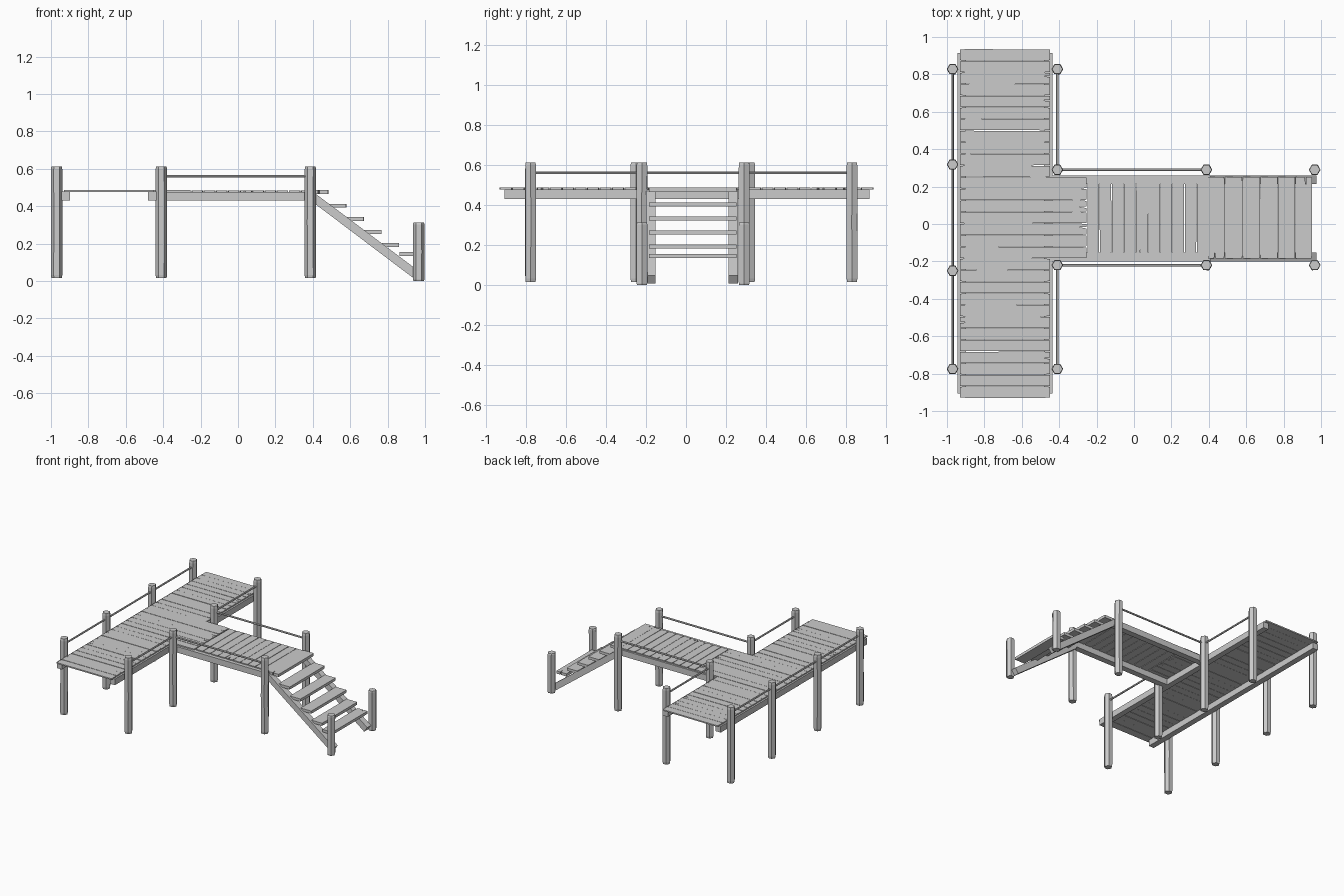
import bpy, bmesh, math, random
from mathutils import Vector

if "Cube" in bpy.data.objects:
    bpy.data.objects.remove(bpy.data.objects["Cube"])

random.seed(4)


def prism(name, base, offset):
    """Extrude a polygon (list of 3D points) along an offset vector."""
    bm = bmesh.new()
    face = bm.faces.new([bm.verts.new(p) for p in base])
    ext = bmesh.ops.extrude_face_region(bm, geom=[face])
    verts = [g for g in ext["geom"] if isinstance(g, bmesh.types.BMVert)]
    bmesh.ops.translate(bm, verts=verts, vec=offset)
    bmesh.ops.recalc_face_normals(bm, faces=bm.faces)
    return finish(name, bm)


def finish(name, bm):
    me = bpy.data.meshes.new(name)
    bm.to_mesh(me)
    bm.free()
    ob = bpy.data.objects.new(name, me)
    bpy.context.collection.objects.link(ob)
    return ob


def box(name, x0, x1, y0, y1, z0, z1):
    return prism(name, [(x0, y0, z0), (x1, y0, z0), (x1, y1, z0), (x0, y1, z0)],
                 (0, 0, z1 - z0))


def post(name, x, y, z0, z1, r=0.031):
    """Hexagonal post, with slightly uneven rings as in rough timber."""
    bm = bmesh.new()
    rings = []
    for i, t in enumerate((0, 0.03, 0.5, 0.97, 1)):
        rr = r * (0.9 if i in (0, 4) else 1)
        twist = random.uniform(-0.06, 0.06) if i == 2 else 0
        rings.append([bm.verts.new((x + rr * math.cos(k * math.pi / 3 + twist),
                                    y + rr * math.sin(k * math.pi / 3 + twist),
                                    z0 + (z1 - z0) * t)) for k in range(6)])
    for a, b in zip(rings, rings[1:]):
        for k in range(6):
            n = (k + 1) % 6
            bm.faces.new((a[k], a[n], b[n], b[k]))
    bm.faces.new(rings[0][::-1])
    bm.faces.new(rings[-1])
    return finish(name, bm)


def rail(name, a, b, r=0.007):
    """Thin six-sided bar between two points."""
    a, b = Vector(a), Vector(b)
    d = (b - a).normalized()
    side, up = d.cross(Vector((0, 0, 1))), Vector((0, 0, 1))
    ring = [a + r * (math.cos(k * math.pi / 3) * side + math.sin(k * math.pi / 3) * up)
            for k in range(6)]
    return prism(name, ring, b - a)


def plank(name, l0, l1, w0, w1, z0, z1, along_x=True, crack=None, gap=0.003):
    """Board with worn edges, narrowed ends and an optional split at one end."""
    j = lambda: random.uniform(0, gap)
    e = min(0.03, (l1 - l0) / 6)
    mid = (w0 + w1) / 2 + random.uniform(-0.01, 0.01)
    pts = [(l0, w0 + gap), (l0 + e, w0 + j() * 0.7), (l1 - e, w0 + j() * 0.7), (l1, w0 + gap)]
    if crack == 1:
        pts += [(l1, mid - 0.004), (l1 - 0.04, mid + 0.003), (l1, mid + 0.004)]
    pts += [(l1, w1 - gap), (l1 - e, w1 - j() * 0.7), (l0 + e, w1 - j() * 0.7), (l0, w1 - gap)]
    if crack == 0:
        pts += [(l0, mid + 0.004), (l0 + 0.04, mid - 0.003), (l0, mid - 0.004)]
    base = [(p, q, z0) if along_x else (q, p, z0) for p, q in pts]
    return prism(name, base, (0, 0, z1 - z0))


# Main deck planks; the middle ones run on into the walkway
step = 1.865 / 30
for i in range(30):
    y = -0.93 + i * step
    end = -0.255 if 12 <= i <= 18 else -0.45
    dz = random.uniform(-0.001, 0.001)
    crack = {6: 0, 16: 1, 14: 1, 25: 1, 27: 1, 3: 1}.get(i)
    plank(f"deck_plank_{i}", -0.93, end, y, y + step, 0.477 + dz, 0.487 + dz, crack=crack)

# Walkway planks
for i in range(10):
    x = -0.25 + i * 0.065
    plank(f"walkway_plank_{i}", -0.172, 0.248, x, x + 0.065, 0.475, 0.485,
          along_x=False, crack=0 if i == 4 else None, gap=0.004)

# Bearers under the decks
for n, x in (("outer", -0.943), ("inner", -0.482)):
    box(f"deck_beam_{n}", x, x + 0.045, -0.905, 0.915, 0.43, 0.478)
for n, y in (("front", -0.2), ("back", 0.213)):
    box(f"walkway_beam_{n}", -0.44, 0.41, y, y + 0.047, 0.43, 0.477)
    # Sloping stair stringers
    side = [(0.405, 0.474), (0.975, 0.047), (0.948, 0.008), (0.405, 0.418)]
    prism(f"stair_stringer_{n}", [(x, y, z) for x, z in side], (0, 0.047, 0))

# Stair treads
treads = [(0.395, 0.484, 0.465), (0.48, 0.58, 0.392), (0.58, 0.674, 0.322),
          (0.674, 0.768, 0.252), (0.768, 0.862, 0.182), (0.862, 0.952, 0.135)]
for i, (x0, x1, z) in enumerate(treads):
    plank(f"stair_tread_{i}", -0.185, 0.252, x0, x1, z, z + 0.021,
          along_x=False, crack={0: 0, 5: 1}.get(i), gap=0.002)

# Posts
outer = [(-0.97, y) for y in (-0.775, -0.25, 0.318, 0.828)]
inner = [(-0.41, y) for y in (-0.775, -0.22, 0.29, 0.828)]
walk = [(0.387, -0.22), (0.387, 0.29)]
for i, (x, y) in enumerate(outer + inner + walk):
    post(f"deck_post_{i}", x, y, 0.015, 0.613)
for i, y in enumerate((-0.22, 0.29)):
    post(f"stair_post_{i}", 0.966, y, 0.0, 0.313)

# Hand rails between posts
pairs = list(zip(outer, outer[1:])) + [
    (inner[0], inner[1]), (inner[2], inner[3]), (inner[1], walk[0]), (inner[2], walk[1])]
for i, (a, b) in enumerate(pairs):
    rail(f"hand_rail_{i}", (*a, 0.561), (*b, 0.561))
